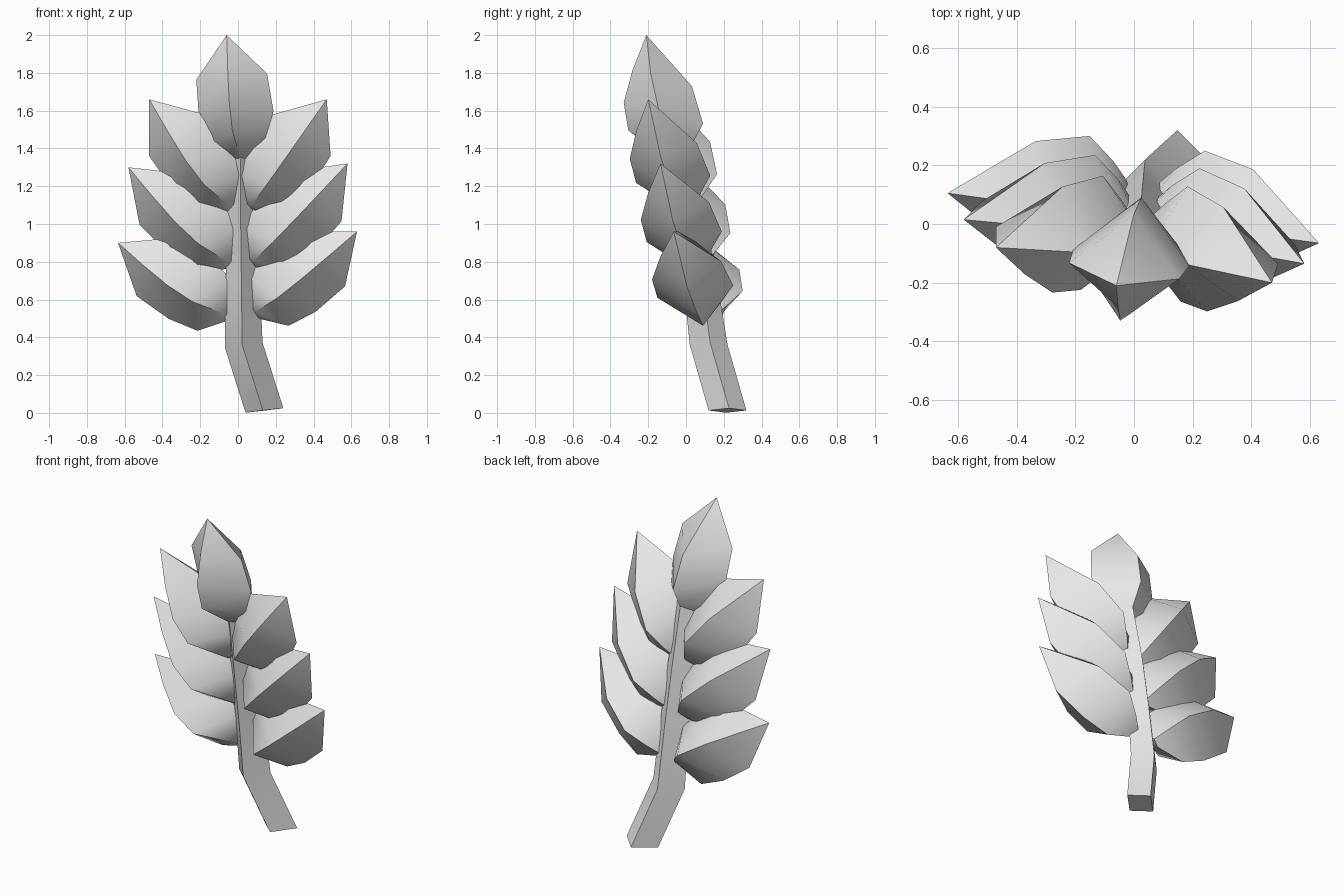
import bpy, bmesh, math
from mathutils import Vector

cube = bpy.data.objects.get("Cube")
if cube:
    bpy.data.objects.remove(cube, do_unlink=True)

grey = bpy.data.materials.new("light_grey")
grey.use_nodes = True
COLOUR = (0.8, 0.8, 0.8, 1)
grey.diffuse_color = COLOUR
grey.node_tree.nodes["Principled BSDF"].inputs["Base Color"].default_value = COLOUR


def build(name, rings, tip=None):
    """Loft four-cornered rings, closing with a tip point or a flat cap."""
    bm = bmesh.new()
    loops = [[bm.verts.new(p) for p in ring] for ring in rings]
    for a, b in zip(loops, loops[1:]):
        for i in range(4):
            j = (i + 1) % 4
            bm.faces.new((a[i], a[j], b[j], b[i]))
    bm.faces.new(loops[0])
    if tip:
        end = bm.verts.new(tip)
        for i in range(4):
            bm.faces.new((loops[-1][i], loops[-1][(i + 1) % 4], end))
    else:
        bm.faces.new(loops[-1])
    bmesh.ops.recalc_face_normals(bm, faces=bm.faces)
    mesh = bpy.data.meshes.new(name)
    bm.to_mesh(mesh)
    bm.free()
    mesh.materials.append(grey)
    obj = bpy.data.objects.new(name, mesh)
    bpy.context.collection.objects.link(obj)
    bpy.ops.object.select_all(action="DESELECT")
    obj.select_set(True)
    bpy.context.view_layer.objects.active = obj
    bpy.ops.object.shade_smooth_by_angle(angle=math.radians(50))


# Leaf rings: position along axis, side radius, front radius, back radius
LEAF = [(-.59, .04, .06, .03), (-.36, .17, .235, .11),
        (0, .2, .225, .215), (.47, .19, .13, .2)]


def leaf(name, tip, middle, front):
    tip, middle, front = Vector(tip), Vector(middle), Vector(front).normalized()
    axis = tip - middle
    side = axis.cross(front).normalized()
    rings = []
    for t, s, f, b in LEAF:
        c = middle + axis * t
        rings.append([c + front * f, c + side * s, c - front * b, c - side * s])
    build(name, rings, tip)


leaf("top_leaf", (-.06, -.21, 2), (-.01, -.115, 1.585), (-.16, -.95, .25))
leaf("upper_left_leaf", (.47, -.2, 1.66), (.215, -.08, 1.3), (.15, -.96, .2))
leaf("middle_left_leaf", (.58, -.135, 1.32), (.26, -.02, .99), (.17, -.96, .14))
leaf("lower_left_leaf", (.63, -.065, .96), (.285, .04, .69), (.2, -.95, .07))
leaf("upper_right_leaf", (-.47, -.08, 1.66), (-.19, -.03, 1.3), (-.39, -.9, .17))
leaf("middle_right_leaf", (-.58, .015, 1.3), (-.23, .045, .98), (-.45, -.88, .13))
leaf("lower_right_leaf", (-.635, .105, .9), (-.26, .115, .66), (-.5, -.85, .07))

# Stem: bent, tapering bar with a corner to the front
right, front = Vector((1, .08, .12)), Vector((-.08, -1, 0))
path = [((.14, .22, .013), .1), ((.03, .12, .36), .1), ((.025, .075, .7), .09),
        ((.02, .02, 1.05), .08), ((.02, -.05, 1.42), .065)]
build("stem", [[Vector(c) + d * r for d in (front, right, -front, -right)]
               for c, r in path])
